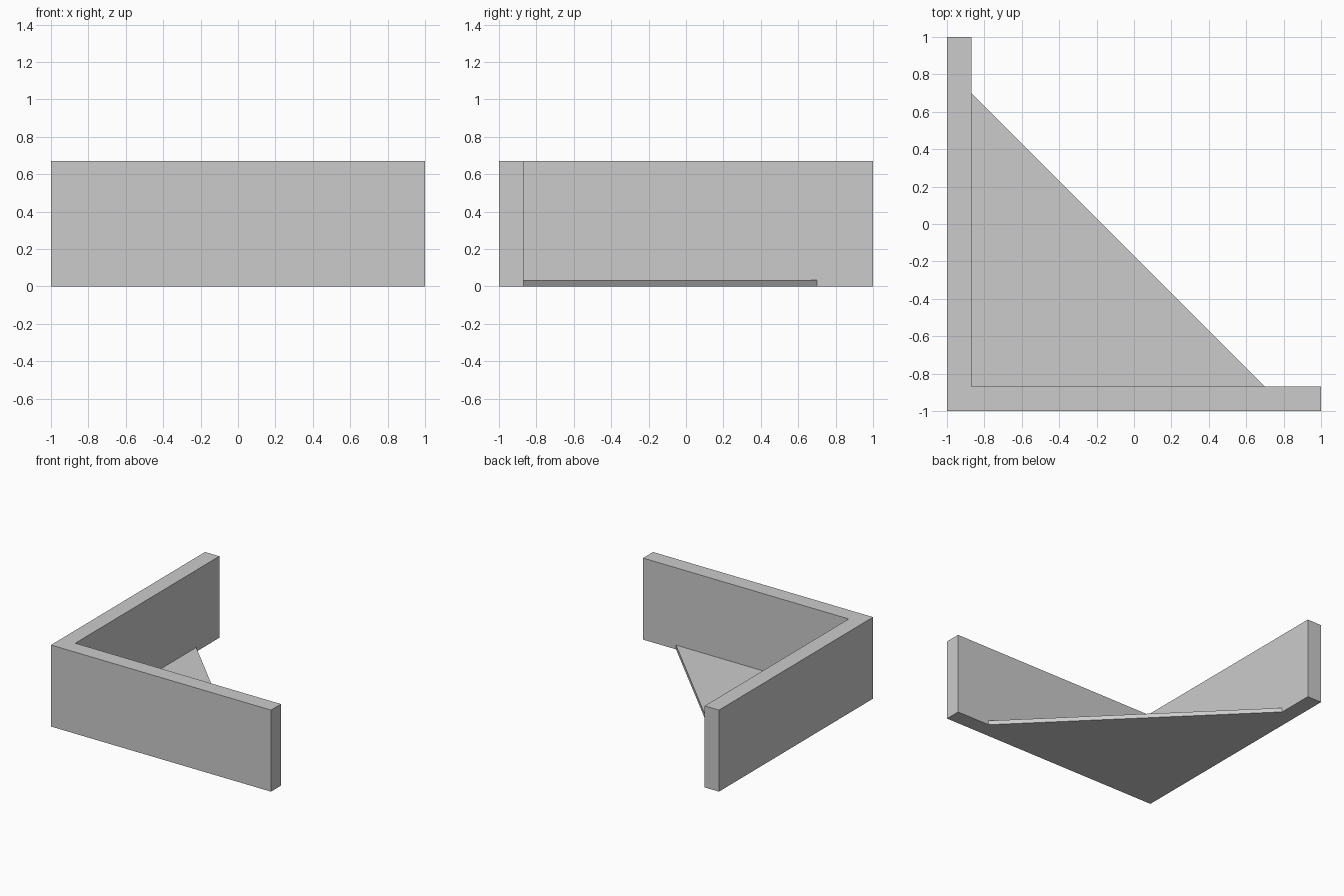
import bpy
import bmesh

cube = bpy.data.objects.get("Cube")
if cube:
    bpy.data.objects.remove(cube, do_unlink=True)

HEIGHT = 0.67
PLATE = 0.035
INNER = -0.87
REACH = 0.70

grey = bpy.data.materials.new("plain grey")
grey.use_nodes = True
colour = (0.6, 0.6, 0.6, 1)
grey.diffuse_color = colour
grey.node_tree.nodes["Principled BSDF"].inputs["Base Color"].default_value = colour


def extrude_outline(name, outline, height):
    """Raise a flat outline from the ground into a solid."""
    bm = bmesh.new()
    base = bm.faces.new([bm.verts.new((x, y, 0)) for x, y in outline])
    top = bmesh.ops.extrude_face_region(bm, geom=[base], use_keep_orig=True)
    verts = [v for v in top["geom"] if isinstance(v, bmesh.types.BMVert)]
    bmesh.ops.translate(bm, verts=verts, vec=(0, 0, height))
    bmesh.ops.recalc_face_normals(bm, faces=bm.faces)
    mesh = bpy.data.meshes.new(name)
    bm.to_mesh(mesh)
    bm.free()
    mesh.materials.append(grey)
    obj = bpy.data.objects.new(name, mesh)
    bpy.context.collection.objects.link(obj)
    return obj


# Two upright walls meeting at a right angle
extrude_outline("corner_walls", [(-1, -1), (1, -1), (1, INNER),
                                 (INNER, INNER), (INNER, 1), (-1, 1)], HEIGHT)

# Thin triangular floor tying the walls together
extrude_outline("corner_floor", [(INNER, INNER), (REACH, INNER),
                                 (INNER, REACH)], PLATE)
